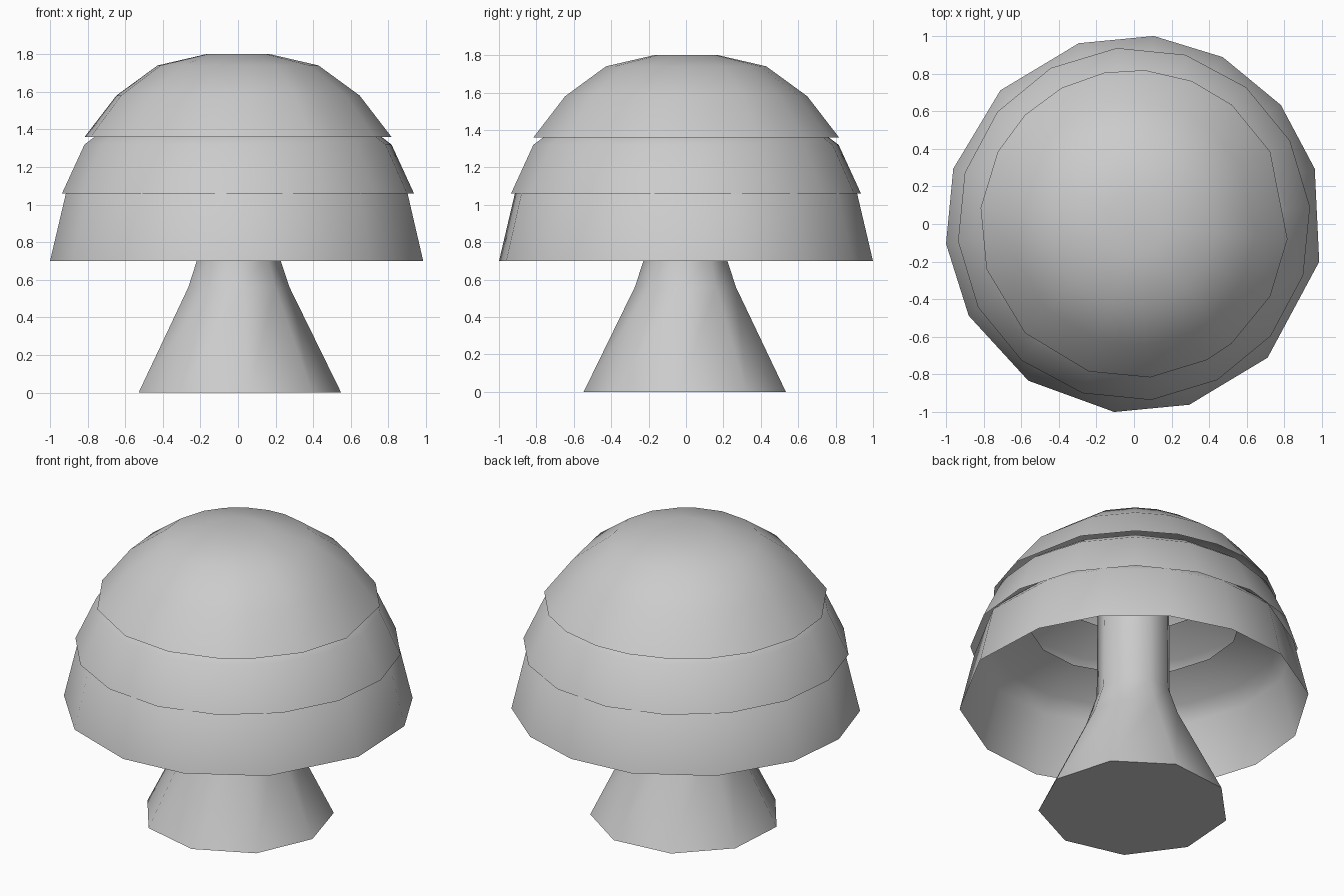
import bpy, bmesh
from math import cos, sin, radians

if "Cube" in bpy.data.objects:
    bpy.data.objects.remove(bpy.data.objects["Cube"])


def lathe(name, profile, angles, cap_start=False, cap_end=False):
    """Revolve (radius, z) rows around z using the given corner angles."""
    bm = bmesh.new()
    rows = [[bm.verts.new((r * cos(radians(a)), r * sin(radians(a)), z)) for a in angles]
            for r, z in profile]
    n = len(angles)
    for low, high in zip(rows, rows[1:]):
        for i in range(n):
            j = (i + 1) % n
            bm.faces.new((low[i], low[j], high[j], high[i]))
    if cap_start:
        bm.faces.new(rows[0][::-1])
    if cap_end:
        bm.faces.new(rows[-1])
    mesh = bpy.data.meshes.new(name)
    bm.to_mesh(mesh)
    bm.free()
    obj = bpy.data.objects.new(name, mesh)
    bpy.context.collection.objects.link(obj)
    bpy.ops.object.select_all(action='DESELECT')
    obj.select_set(True)
    bpy.context.view_layer.objects.active = obj
    bpy.ops.object.shade_smooth_by_angle(angle=radians(50))
    return obj


# Flared trunk with a narrow neck running up inside the canopy
lathe("trunk", [(0.55, 0.0), (0.275, 0.56), (0.215, 0.74), (0.21, 1.3)],
      [-84 + 40 * i for i in range(9)], cap_start=True, cap_end=True)

# Lower canopy skirt, open below and above
lathe("lower_canopy", [(1.005, 0.7), (0.92, 1.06), (0.84, 1.14), (0.62, 1.24)],
      [-174, -151, -124, -96, -73, -45, -11.5, 17, 39, 62, 84, 107, 135, 163])

# Middle canopy skirt
lathe("middle_canopy", [(0.94, 1.06), (0.82, 1.32), (0.74, 1.38), (0.52, 1.48)],
      [5.6 + 22.5 * i for i in range(16)])

# Closed top dome
lathe("top_canopy", [(0.82, 1.36), (0.65, 1.58), (0.43, 1.74), (0.17, 1.8)],
      [-163, -135, -107, -84, -62, -50.6, -28, -5.6, 28, 50.6, 68, 86,
       101, 118, 135, 152, 174], cap_end=True)
